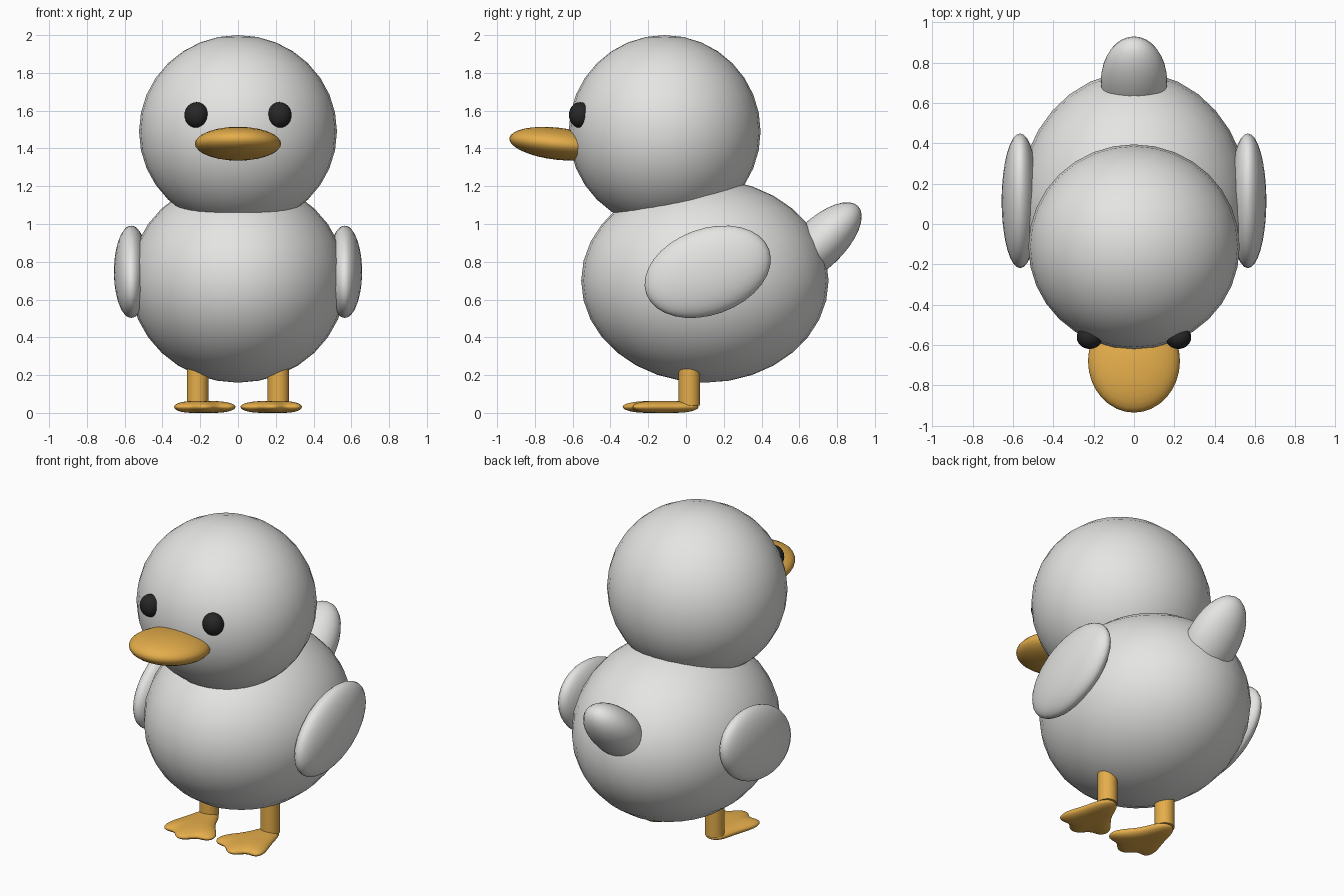
import bpy
import bmesh
import math
from mathutils import Matrix, Vector

if "Cube" in bpy.data.objects:
    bpy.data.objects.remove(bpy.data.objects["Cube"], do_unlink=True)


def make_material(name, rgb):
    mat = bpy.data.materials.new(name)
    mat.use_nodes = True
    color = (*rgb, 1.0)
    mat.diffuse_color = color
    mat.node_tree.nodes["Principled BSDF"].inputs["Base Color"].default_value = color
    return mat


PLUMAGE = make_material("pale grey plumage", (0.78, 0.78, 0.77))
ORANGE = make_material("orange", (0.78, 0.42, 0.07))
BLACK = make_material("eye black", (0.02, 0.02, 0.02))


def finish(name, bm, mat, smooth_angle=None):
    bmesh.ops.recalc_face_normals(bm, faces=bm.faces)
    mesh = bpy.data.meshes.new(name)
    bm.to_mesh(mesh)
    bm.free()
    mesh.materials.append(mat)
    obj = bpy.data.objects.new(name, mesh)
    bpy.context.collection.objects.link(obj)
    mesh.shade_smooth()
    if smooth_angle:
        bpy.ops.object.select_all(action="DESELECT")
        obj.select_set(True)
        bpy.context.view_layer.objects.active = obj
        bpy.ops.object.shade_smooth_by_angle(angle=smooth_angle)
    return obj


def ellipsoid(name, center, radii, mat, pitch=0.0, segments=32, rings=16):
    """Smooth ellipsoid, pitched in degrees about the x axis."""
    bm = bmesh.new()
    bmesh.ops.create_uvsphere(bm, u_segments=segments, v_segments=rings, radius=1)
    matrix = (Matrix.Translation(center)
              @ Matrix.Rotation(math.radians(pitch), 4, "X")
              @ Matrix.Diagonal((*radii, 1)))
    bm.transform(matrix)
    return finish(name, bm, mat)


def webbed_foot(name, side):
    """Lens-shaped slab with a round heel and three webbed toes."""
    outline = [(0.215, 0.08), (0.15, 0.05), (0.11, -0.09), (-0.01, -0.2),
               (0.025, -0.28), (0.1, -0.265), (0.145, -0.34), (0.21, -0.345),
               (0.25, -0.27), (0.325, -0.3), (0.355, -0.23), (0.3, -0.09),
               (0.275, 0.05)]
    layers = [(0.0, 0.6), (0.012, 0.9), (0.032, 1.02), (0.05, 0.9), (0.062, 0.6)]
    middle = Vector((0.19, -0.13))
    bm = bmesh.new()
    rings = []
    for z, scale in layers:
        ring = []
        for point in outline:
            p = middle + (Vector(point) - middle) * scale
            ring.append(bm.verts.new((p.x * side, p.y, z)))
        rings.append(ring)
    count = len(outline)
    for low, high in zip(rings, rings[1:]):
        for i in range(count):
            j = (i + 1) % count
            bm.faces.new((low[i], low[j], high[j], high[i]))
    # Fan caps close the sole and the top
    for ring, z in ((rings[0], 0.0), (rings[-1], 0.064)):
        hub = bm.verts.new((middle.x * side, middle.y, z))
        for i in range(count):
            bm.faces.new((ring[i], ring[(i + 1) % count], hub))
    foot = finish(name, bm, ORANGE)
    subdivision = foot.modifiers.new("rounding", "SUBSURF")
    subdivision.levels = subdivision.render_levels = 2


def leg(name, side):
    bm = bmesh.new()
    bmesh.ops.create_cone(bm, cap_ends=True, segments=24, radius1=0.057,
                          radius2=0.057, depth=0.25,
                          matrix=Matrix.Translation((0.214 * side, 0.018, 0.165)))
    finish(name, bm, ORANGE, math.radians(40))


# Body, head, tail and beak
ellipsoid("body", (0, 0.1, 0.7), (0.572, 0.655, 0.54), PLUMAGE)
ellipsoid("head", (0, -0.113, 1.49), (0.524, 0.508, 0.51), PLUMAGE)
ellipsoid("tail", (0, 0.705, 0.895), (0.165, 0.287, 0.13), PLUMAGE, pitch=44)
ellipsoid("beak", (0, -0.68, 1.425), (0.228, 0.257, 0.085), ORANGE, pitch=-6.5)

# Paired parts
for label, side in (("left", 1), ("right", -1)):
    ellipsoid(label + "_eye", (0.22 * side, -0.562, 1.577), (0.064, 0.058, 0.068),
              BLACK, segments=24, rings=12)
    ellipsoid(label + "_wing", (0.565 * side, 0.115, 0.747), (0.092, 0.346, 0.228),
              PLUMAGE, pitch=20)
    leg(label + "_leg", side)
    webbed_foot(label + "_foot", side)
